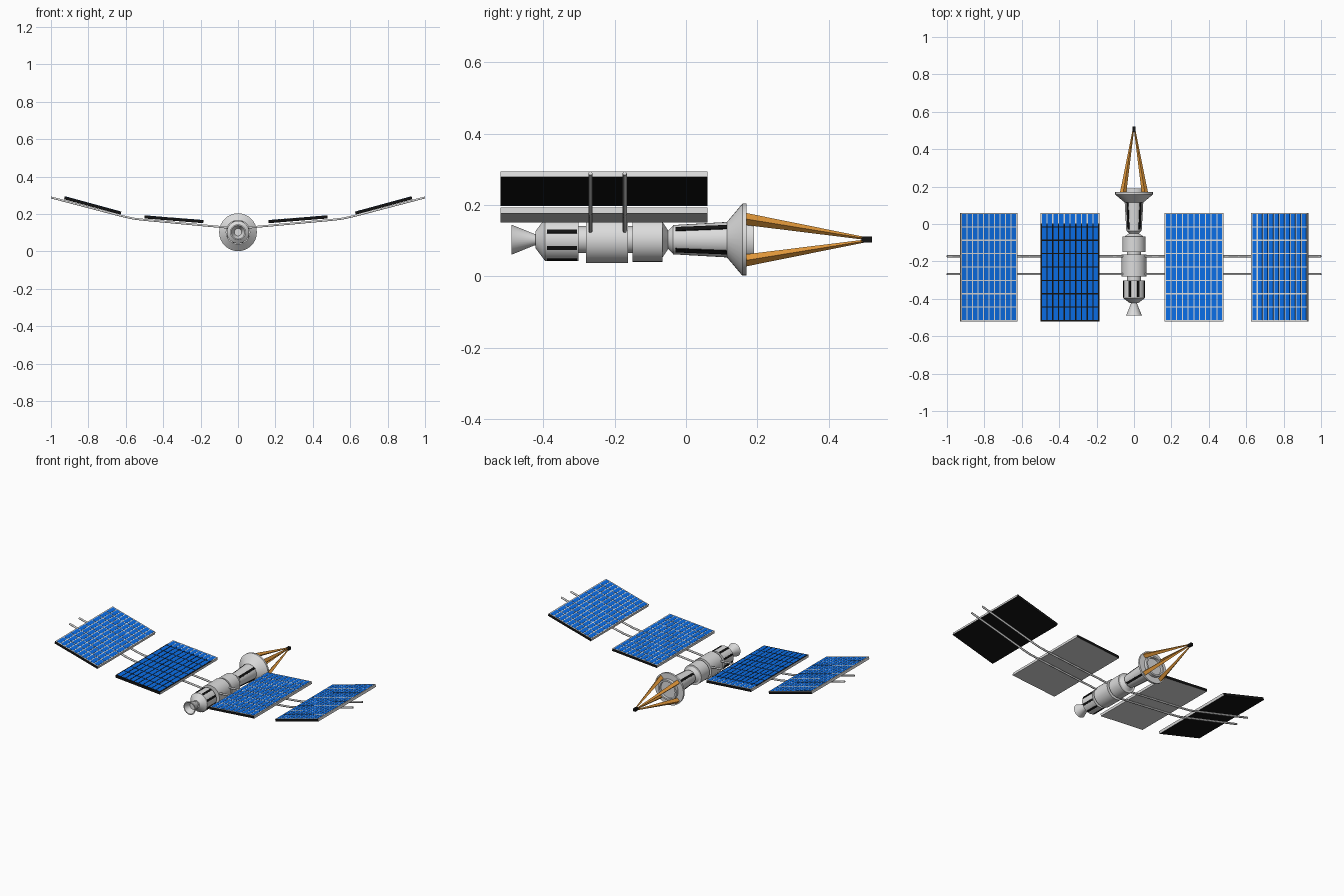
import bpy, bmesh, math
from mathutils import Matrix, Vector

if "Cube" in bpy.data.objects:
    bpy.data.objects.remove(bpy.data.objects["Cube"])

CZ = 0.103  # height of the hull axis


def mat(name, rgb):
    m = bpy.data.materials.new(name)
    m.diffuse_color = (*rgb, 1)
    m.use_nodes = True
    m.node_tree.nodes["Principled BSDF"].inputs["Base Color"].default_value = m.diffuse_color
    return m


HULL = mat("hull_light_grey", (0.72, 0.72, 0.72))
BLACK = mat("black", (0.006, 0.006, 0.006))
BLUE = mat("solar_blue", (0.003, 0.155, 0.8))
TAN = mat("orange_tan", (0.8, 0.33, 0.045))


def finish(bm, name, mats, smooth=False):
    bmesh.ops.recalc_face_normals(bm, faces=bm.faces)
    me = bpy.data.meshes.new(name)
    bm.to_mesh(me)
    bm.free()
    for m in mats:
        me.materials.append(m)
    ob = bpy.data.objects.new(name, me)
    bpy.context.collection.objects.link(ob)
    if smooth:
        bpy.ops.object.select_all(action='DESELECT')
        ob.select_set(True)
        bpy.context.view_layer.objects.active = ob
        bpy.ops.object.shade_smooth_by_angle(angle=math.radians(30))
    return ob


def lathe(name, profile, m, seg=32):
    """Revolve (y, radius) points about the hull axis."""
    bm = bmesh.new()
    vs = [bm.verts.new((r, y, CZ)) for y, r in profile]
    es = [bm.edges.new(p) for p in zip(vs, vs[1:])]
    bmesh.ops.spin(bm, geom=vs + es, cent=(0, 0, CZ), axis=(0, 1, 0),
                   angle=2 * math.pi, steps=seg)
    bmesh.ops.remove_doubles(bm, verts=bm.verts, dist=1e-5)
    return finish(bm, name, [m], True)


def box(bm, c, s, mi=0):
    r = bmesh.ops.create_cube(bm, size=1, matrix=Matrix.Translation(c) @ Matrix.Diagonal((*s, 1)))
    faces = {f for v in r["verts"] for f in v.link_faces}
    for f in faces:
        f.material_index = mi
    return faces


def stripes(name, n, y0, y1, r0, r1, width):
    """Thin dark plates spaced evenly round a hull section."""
    bm = bmesh.new()
    for i in range(n):
        a = (i + 0.5) * 2 * math.pi / n
        rad = Vector((math.cos(a), 0, math.sin(a)))
        tan = Vector((-math.sin(a), 0, math.cos(a))) * width / 2
        vs = []
        for y, r in ((y0, r0), (y1, r1)):
            for h in (-0.004, 0.002):
                for s in (-1, 1):
                    vs.append(bm.verts.new(rad * (r + h) + tan * s + Vector((0, y, CZ))))
        bmesh.ops.convex_hull(bm, input=vs)
    return finish(bm, name, [BLACK])


# Hull sections, rear (-y) to nose (+y)
lathe("engine_nozzle", [(-0.455, 0), (-0.455, 0.02), (-0.489, 0.036), (-0.489, 0.042),
                        (-0.425, 0.016), (-0.41, 0.016)], HULL)
lathe("engine_module", [(-0.422, 0), (-0.422, 0.024), (-0.395, 0.06), (-0.302, 0.06),
                        (-0.302, 0)], HULL)
lathe("connecting_neck", [(-0.31, 0), (-0.31, 0.038), (-0.14, 0.038), (-0.14, 0)], HULL)
lathe("middle_module", [(-0.281, 0), (-0.281, 0.066), (-0.163, 0.066), (-0.163, 0)], HULL)
lathe("forward_module", [(-0.15, 0), (-0.15, 0.062), (-0.066, 0.062), (-0.066, 0.05),
                         (-0.05, 0.026), (-0.036, 0.04), (-0.036, 0)], HULL)
lathe("nose_module", [(-0.037, 0), (-0.037, 0.041), (0.12, 0.05), (0.12, 0)], HULL)
lathe("nose_dish", [(0.115, 0), (0.115, 0.05), (0.158, 0.101), (0.17, 0.101),
                    (0.17, 0.064), (0.19, 0.064), (0.19, 0.054), (0.174, 0.054),
                    (0.174, 0)], HULL)
stripes("engine_stripes", 8, -0.39, -0.306, 0.06, 0.06, 0.012)
stripes("nose_stripes", 4, -0.03, 0.115, 0.0414, 0.0497, 0.014)

# Four tapering diamond-section struts meeting at the tip probe
bm = bmesh.new()
for i in range(4):
    a = math.pi / 4 + i * math.pi / 2
    sx, sz = math.copysign(1, math.cos(a)), math.copysign(1, math.sin(a))
    vs = []
    for y, c, h in ((0.168, 0.058, 0.017), (0.5, 0.004, 0.004)):
        for dx, dz in ((h, 0), (-h, 0), (0, h), (0, -h)):
            vs.append(bm.verts.new((sx * c + dx, y, CZ + sz * c + dz)))
    bmesh.ops.convex_hull(bm, input=vs)
finish(bm, "nose_struts", [TAN])
bm = bmesh.new()
box(bm, (0, 0.507, CZ), (0.017, 0.03, 0.017))
finish(bm, "tip_probe", [BLACK])

# Bent rods carrying the wings
for side, sname in ((1, "right"), (-1, "left")):
    for y, yname in ((-0.268, "rear"), (-0.172, "front")):
        cu = bpy.data.curves.new(f"{sname}_{yname}_rod", 'CURVE')
        cu.dimensions = '3D'
        cu.bevel_depth = 0.006
        cu.bevel_resolution = 1
        cu.use_fill_caps = True
        sp = cu.splines.new('POLY')
        pts = [(0.03, 0.125), (0.1, 0.132), (0.5, 0.169), (0.56, 0.176),
               (0.61, 0.187), (1.0, 0.289)]
        sp.points.add(len(pts) - 1)
        for p, (x, z) in zip(sp.points, pts):
            p.co = (side * x, y, z, 1)
        cu.materials.append(HULL)
        ob = bpy.data.objects.new(cu.name, cu)
        bpy.context.collection.objects.link(ob)


def panel(name, x, z, width, tilt, under, grid):
    """Slab with pale ends, coloured underside and rows of raised blue cells."""
    bm = bmesh.new()
    y0, length, t, cols, rows = -0.23, 0.58, 0.016, 10, 8
    for f in box(bm, (0, 0, 0), (width, length, t)):
        c = f.calc_center_median()
        if abs(c.x) > 0.1:
            f.material_index = 1
        elif c.z > 0.005:
            f.material_index = grid
        elif c.z < -0.005:
            f.material_index = under
    if grid == 0:  # pale strip at the nose end of the dark grid
        box(bm, (0, 0.262, t / 2), (width, 0.056, 0.0008), 1)
    cw, cl, gap = (width - 0.008) / cols, (length - 0.008) / rows, 0.006
    for i in range(cols):
        for j in range(rows):
            box(bm, ((i - (cols - 1) / 2) * cw, (j - (rows - 1) / 2) * cl, t / 2),
                (cw - gap, cl - gap, 0.002), 2)
    ob = finish(bm, name, [BLACK, HULL, BLUE])
    ob.location = (x, y0, z)
    ob.rotation_euler.y = -math.radians(tilt)


# Solar panels: material index 0 black, 1 pale
panel("right_inner_panel", 0.321, 0.172, 0.316, 4.6, 1, 1)
panel("left_inner_panel", -0.343, 0.172, 0.316, -4.6, 1, 0)
panel("right_outer_panel", 0.779, 0.246, 0.313, 15.2, 0, 1)
panel("left_outer_panel", -0.777, 0.246, 0.313, -15.2, 0, 1)
